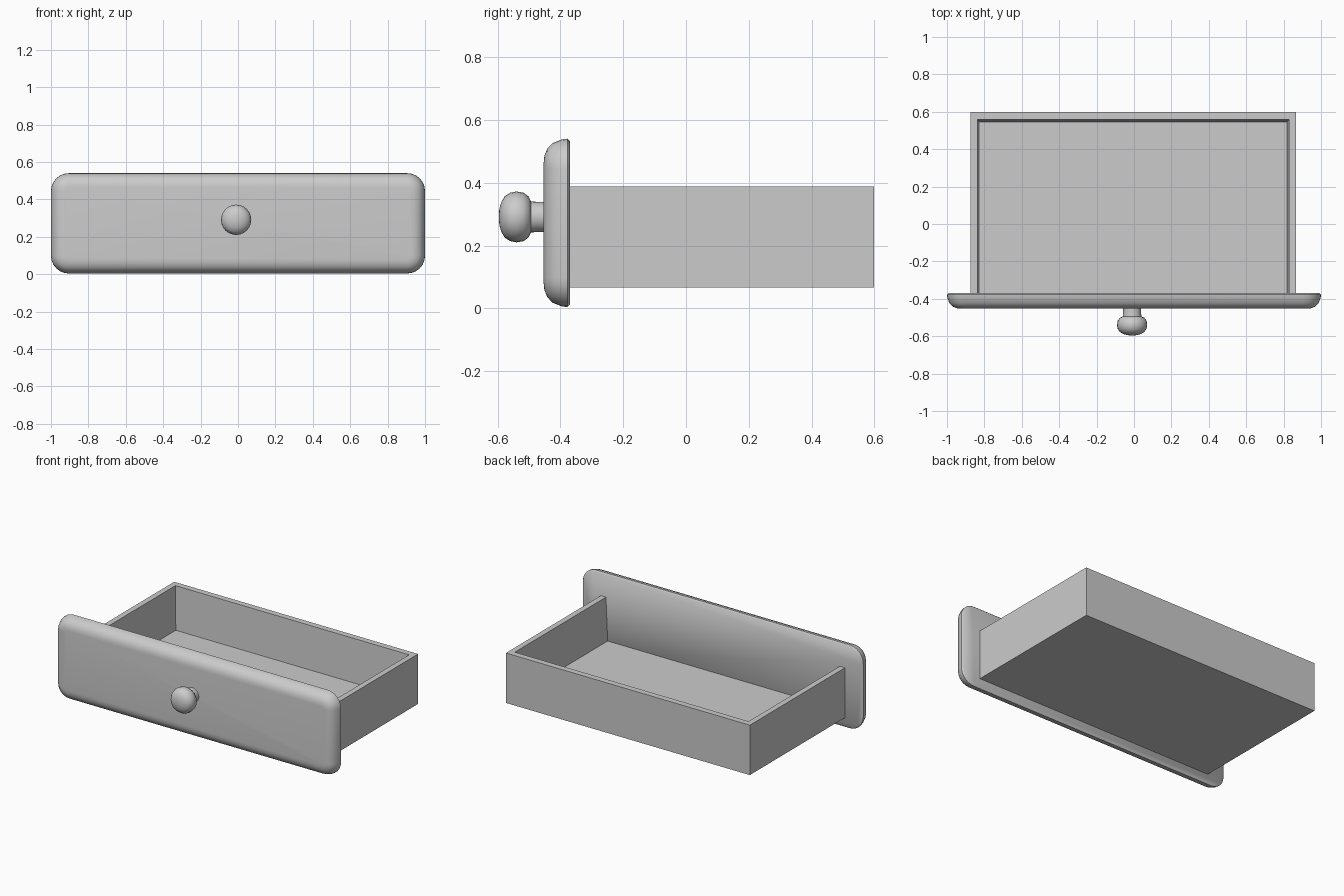
import bpy
import bmesh
import math

cube = bpy.data.objects.get("Cube")
if cube:
    bpy.data.objects.remove(cube, do_unlink=True)

# One grey material for the whole drawer
grey = bpy.data.materials.new("plain grey")
grey.use_nodes = True
colour = (0.6, 0.6, 0.6, 1)
grey.diffuse_color = colour
grey.node_tree.nodes["Principled BSDF"].inputs["Base Color"].default_value = colour


def finish(bm, name, angle=None):
    bmesh.ops.recalc_face_normals(bm, faces=bm.faces)
    mesh = bpy.data.meshes.new(name)
    bm.to_mesh(mesh)
    bm.free()
    mesh.materials.append(grey)
    obj = bpy.data.objects.new(name, mesh)
    bpy.context.collection.objects.link(obj)
    if angle:
        bpy.ops.object.select_all(action="DESELECT")
        obj.select_set(True)
        bpy.context.view_layer.objects.active = obj
        bpy.ops.object.shade_smooth_by_angle(angle=math.radians(angle))
    return obj


def skin(bm, loops):
    """Join closed rings of points with quads and cap both ends."""
    rings = [[bm.verts.new(p) for p in loop] for loop in loops]
    for a, b in zip(rings, rings[1:]):
        for i in range(len(a)):
            j = (i + 1) % len(a)
            bm.faces.new((a[i], a[j], b[j], b[i]))
    bm.faces.new(rings[0])
    bm.faces.new(rings[-1])


def rounded_ring(y, inset, steps=6):
    """Rounded rectangle in the xz plane."""
    radius = 0.095 - inset
    ring = []
    for corner, (sx, sz) in enumerate(((1, 1), (-1, 1), (-1, -1), (1, -1))):
        for k in range(steps + 1):
            a = math.radians(90 * (corner + k / steps))
            ring.append((sx * 0.905 + radius * math.cos(a), y,
                         0.272 + sz * 0.173 + radius * math.sin(a)))
    return ring


# Front panel, softly rounded toward the front
bm = bmesh.new()
panel_profile = [(-0.37, 0.008), (-0.378, 0), (-0.395, 0.002), (-0.425, 0.014),
                 (-0.442, 0.032), (-0.451, 0.055), (-0.453, 0.075)]
skin(bm, [rounded_ring(y, inset) for y, inset in panel_profile])
finish(bm, "front_panel", 50)


# Knob and stem, turned around the y axis
def turned(name, profile, x=-0.01, z=0.291, sides=24):
    bm = bmesh.new()
    angles = [2 * math.pi * k / sides for k in range(sides)]
    skin(bm, [[(x + r * math.cos(a), y, z + r * math.sin(a)) for a in angles]
              for y, r in profile])
    return finish(bm, name, 50)


turned("knob", [(-0.596, 0.008), (-0.594, 0.027), (-0.588, 0.047), (-0.577, 0.066),
                (-0.56, 0.077), (-0.54, 0.081), (-0.517, 0.077), (-0.501, 0.065),
                (-0.494, 0.05)])
turned("knob_stem", [(-0.497, 0.05), (-0.475, 0.048), (-0.45, 0.048)])

# Open tray: walls taper slightly inward down to the floor; the panel closes the front
bm = bmesh.new()
FRONT, BACK, BOTTOM, TOP, MID = -0.371, 0.598, 0.066, 0.388, -0.004


def u_path(half, back, z):
    return [bm.verts.new(p) for p in ((MID - half, FRONT, z), (MID - half, back, z),
                                      (MID + half, back, z), (MID + half, FRONT, z))]


paths = [u_path(0.87, BACK, BOTTOM), u_path(0.87, BACK, TOP),
         u_path(0.834, 0.559, TOP), u_path(0.822, 0.546, 0.108)]
for a, b in zip(paths, paths[1:]):
    for i in range(3):
        bm.faces.new((a[i], a[i + 1], b[i + 1], b[i]))
bm.faces.new(paths[0])
bm.faces.new(paths[-1])
bm.faces.new([p[0] for p in paths] + [p[3] for p in reversed(paths)])
finish(bm, "drawer_tray")
